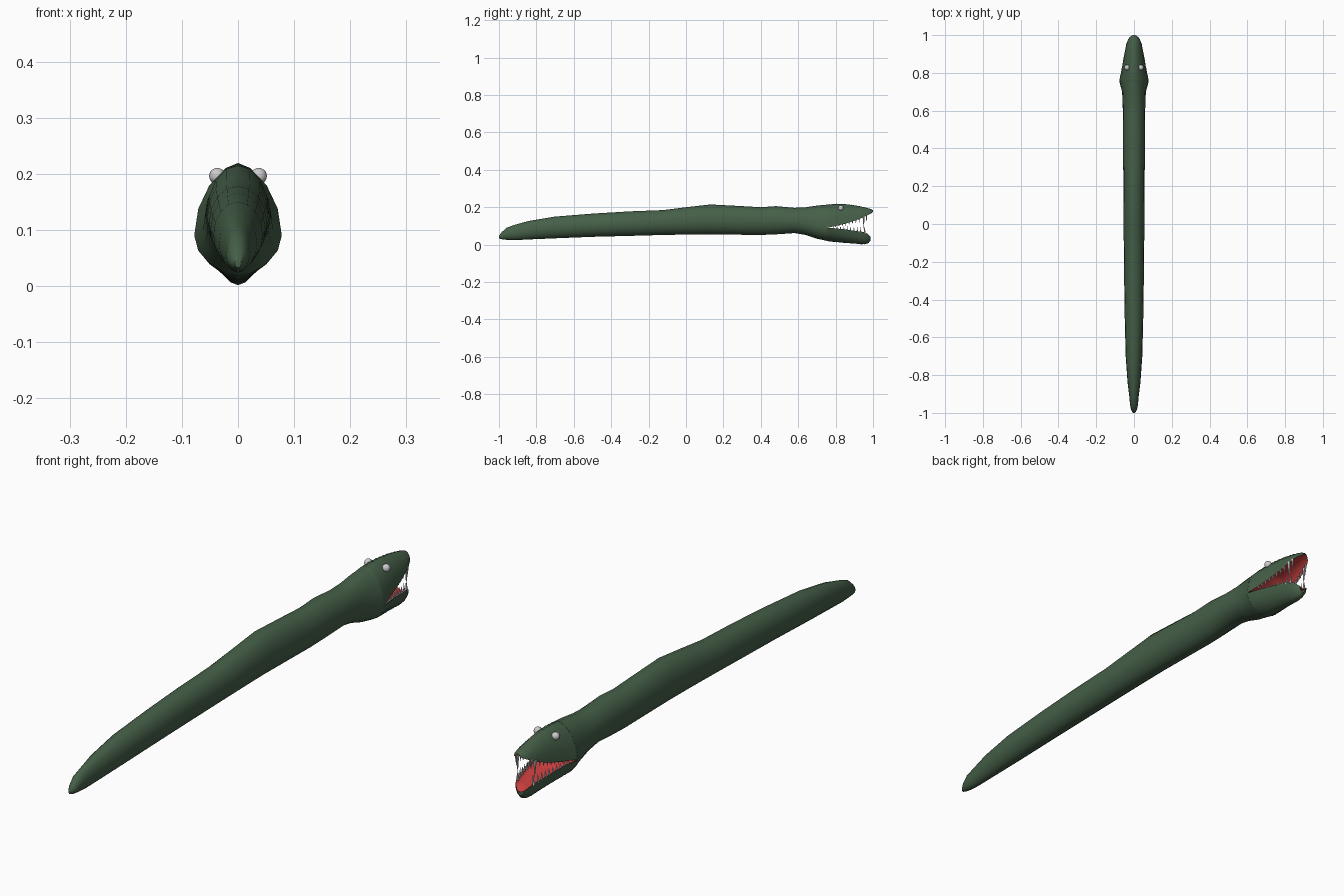
import bpy, bmesh, math
from mathutils import Vector

if "Cube" in bpy.data.objects:
    bpy.data.objects.remove(bpy.data.objects["Cube"])


def material(name, rgb):
    m = bpy.data.materials.new(name)
    m.diffuse_color = (*rgb, 1)
    m.use_nodes = True
    m.node_tree.nodes["Principled BSDF"].inputs["Base Color"].default_value = m.diffuse_color
    return m


GREEN = material("green_skin", (0.06, 0.115, 0.065))
RED = material("red_mouth", (0.6, 0.05, 0.05))


def finish(name, bm, mat=None, angle=50):
    bmesh.ops.recalc_face_normals(bm, faces=bm.faces)
    me = bpy.data.meshes.new(name)
    bm.to_mesh(me)
    bm.free()
    ob = bpy.data.objects.new(name, me)
    bpy.context.collection.objects.link(ob)
    if mat:
        me.materials.append(mat)
    bpy.ops.object.select_all(action='DESELECT')
    ob.select_set(True)
    bpy.context.view_layer.objects.active = ob
    bpy.ops.object.shade_smooth_by_angle(angle=math.radians(angle))
    return ob


def loft(name, rings, mat, closed=True, caps=True):
    bm = bmesh.new()
    loops = [[bm.verts.new(p) for p in r] for r in rings]
    n = len(loops[0])
    for a, b in zip(loops, loops[1:]):
        for i in range(n if closed else n - 1):
            j = (i + 1) % n
            bm.faces.new((a[i], a[j], b[j], b[i]))
    if caps:
        bm.faces.new(loops[0])
        bm.faces.new(loops[-1])
    return finish(name, bm, mat)


def sample(table, y):
    for a, b in zip(table, table[1:]):
        if y <= b[0]:
            t = (y - a[0]) / (b[0] - a[0])
            return [u + (v - u) * t for u, v in zip(a, b)]
    return list(table[-1])


def arc(y, w, zm, h, a0, a1, n, p=1.0):
    pts = []
    for i in range(n + 1):
        a = math.radians(a0 + (a1 - a0) * i / n)
        c = math.cos(a)
        pts.append((w * math.copysign(abs(c) ** p, c), y, zm + h * math.sin(a)))
    return pts


# Body: y, half width, bottom, widest height, top
body = [(-1.0, .006, .033, .04, .047), (-.985, .015, .029, .045, .067),
        (-.96, .021, .026, .055, .09), (-.92, .024, .024, .06, .105),
        (-.84, .034, .028, .075, .127), (-.7, .044, .034, .09, .15),
        (-.5, .049, .042, .10, .166), (-.3, .052, .047, .11, .178),
        (-.12, .054, .052, .115, .185), (0, .055, .054, .12, .2),
        (.13, .056, .055, .125, .215), (.3, .057, .053, .125, .206),
        (.4, .058, .052, .125, .2), (.48, .058, .055, .125, .206),
        (.58, .059, .062, .125, .197), (.64, .06, .052, .115, .2),
        (.7, .063, .032, .1, .209), (.755, .078, .02, .09, .214)]
rings = []
for y, w, zb, zm, zt in body:
    p = 1.2 if y > .72 else 1
    rings.append(arc(y, w, zm, zt - zm, 0, 180, 8, p)
                 + arc(y, w, zm, zm - zb, 180, 360, 8, p)[1:-1])
loft("body", rings, GREEN)

# Jaws: y, half width, lip height, outer edge
upper = [(.755, .078, .09, .214), (.8, .069, .1, .218), (.85, .06, .112, .217),
         (.9, .051, .127, .211), (.95, .041, .147, .201), (.98, .03, .162, .193),
         (.995, .018, .17, .188), (1.0, .008, .175, .184)]
lower = [(.755, .078, .09, .02), (.8, .068, .087, .014), (.85, .058, .082, .01),
         (.9, .049, .074, .006), (.94, .041, .069, .002), (.96, .035, .065, .003),
         (.978, .026, .052, .01), (.986, .014, .042, .022)]


def jaw(name, table, depth):
    skin, lining = [], []
    y0, y1 = table[0][0], table[-1][0]
    for i in range(25):
        y = y0 + (y1 - y0) * i / 24
        _, w, zl, zo = sample(table, y)
        ripple = 1.012 if i % 2 else 0.995      # wrinkled skin
        h = zo - zl
        skin.append(arc(y, w * ripple, zl, h * ripple, 0, 180, 8, 1.2))
        d = depth * min(1, .1 + i / 8)
        lining.append(arc(y, w * .985, zl, h * d, 0, 180, 8))
    loft(name, skin, GREEN, closed=False, caps=False)
    loft(name + "_lining", lining, RED, closed=False, caps=False)


jaw("upper_jaw", upper, .45)
jaw("lower_jaw", lower, .3)


# Teeth: rows of small cones plus longer front fangs
def teeth(name, table, sign, spec):
    bm = bmesh.new()
    for y, length, r in spec:
        _, w, zl, _ = sample(table, y)
        for s in (-1, 1):
            x = s * w * .9
            base = [bm.verts.new((x + r * math.cos(k * math.pi / 3),
                                  y + r * math.sin(k * math.pi / 3),
                                  zl - sign * .006)) for k in range(6)]
            tip = bm.verts.new((x * .95, y, zl + sign * length))
            bm.faces.new(base)
            for k in range(6):
                bm.faces.new((base[k], base[(k + 1) % 6], tip))
    finish(name, bm)


teeth("upper_teeth", upper, -1,
      [(.8 + .018 * i, .009 + .0015 * i, .005) for i in range(8)]
      + [(.95, .065, .007), (.965, .04, .005)])
teeth("lower_teeth", lower, 1,
      [(.79 + .018 * i, .012 + .002 * i, .005) for i in range(9)]
      + [(.955, .035, .006)])

# Eyes
for s, side in ((-1, "left"), (1, "right")):
    bm = bmesh.new()
    bmesh.ops.create_uvsphere(bm, u_segments=16, v_segments=10, radius=.0145)
    bmesh.ops.translate(bm, verts=bm.verts, vec=Vector((s * .037, .828, .196)))
    finish(side + "_eye", bm)
